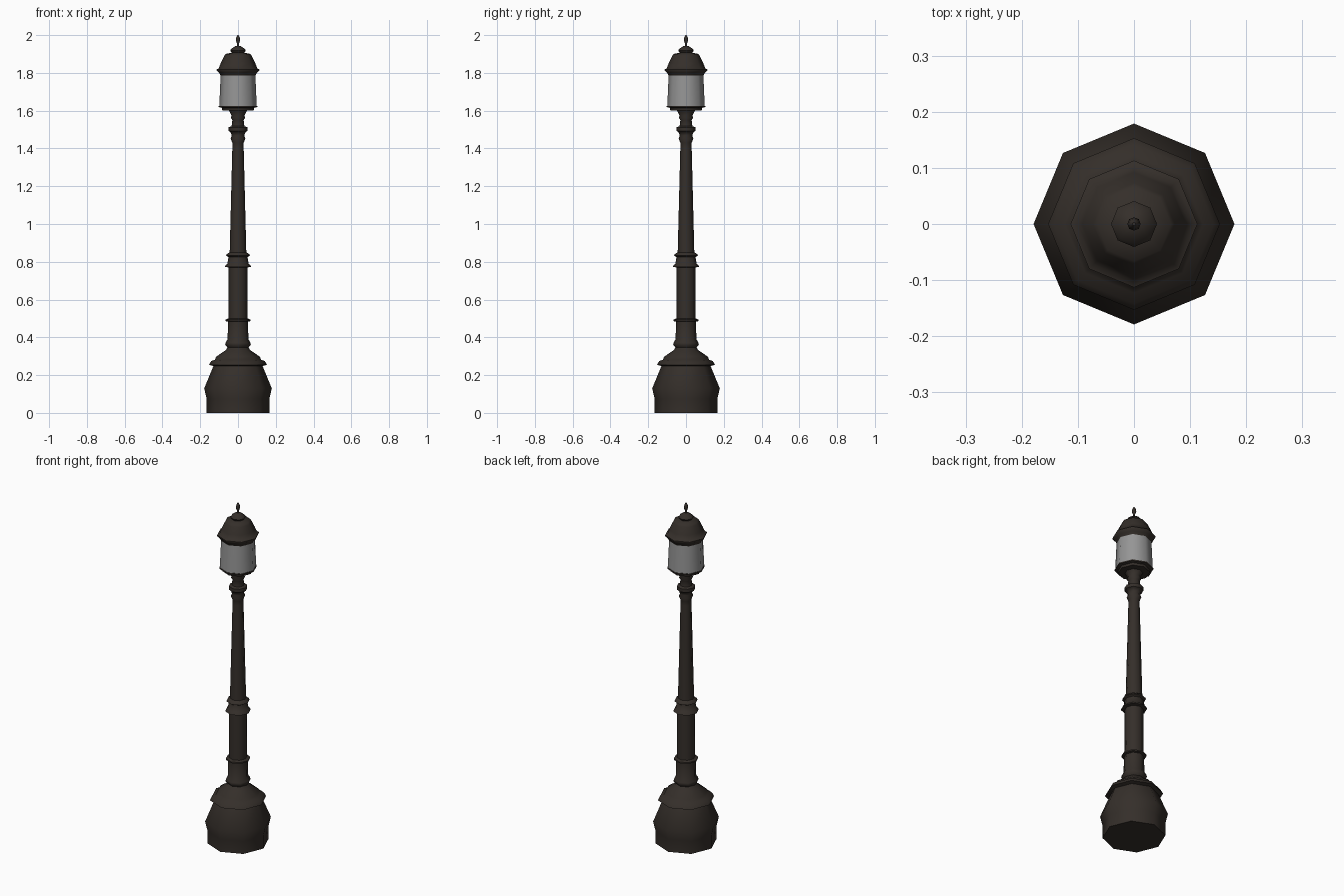
import bpy, bmesh
from math import cos, sin, pi

if "Cube" in bpy.data.objects:
    bpy.data.objects.remove(bpy.data.objects["Cube"])

SIDES = 8

def material(name, rgb):
    m = bpy.data.materials.new(name)
    m.diffuse_color = (*rgb, 1)
    m.use_nodes = True
    m.node_tree.nodes["Principled BSDF"].inputs["Base Color"].default_value = m.diffuse_color
    return m

iron = material("dark_iron", (0.035, 0.028, 0.023))
frosted = material("frosted_glass", (0.3, 0.3, 0.3))

def lathe(name, profile, mat, cap_bottom=True, cap_top=True):
    """Eight-sided turned part from (radius, height) pairs."""
    bm = bmesh.new()
    rings = [[bm.verts.new((r * cos(2 * pi * i / SIDES), r * sin(2 * pi * i / SIDES), z))
              for i in range(SIDES)] for r, z in profile]
    for a, b in zip(rings, rings[1:]):
        for i in range(SIDES):
            j = (i + 1) % SIDES
            bm.faces.new((a[i], a[j], b[j], b[i]))
    if cap_bottom:
        bm.faces.new(rings[0][::-1])
    if cap_top:
        bm.faces.new(rings[-1])
    me = bpy.data.meshes.new(name)
    bm.to_mesh(me)
    bm.free()
    me.materials.append(mat)
    ob = bpy.data.objects.new(name, me)
    bpy.context.collection.objects.link(ob)
    bpy.context.view_layer.objects.active = ob
    ob.select_set(True)
    bpy.ops.object.shade_smooth_by_angle(angle=pi / 3.5)
    ob.select_set(False)

# flared pedestal with a lipped shoulder
lathe("pedestal", [(.166, 0), (.166, .075), (.179, .13), (.13, .248), (.153, .254),
                   (.142, .275), (.123, .281), (.115, .298), (.068, .33), (.055, .345)],
      iron, cap_top=False)

# lower column with its rings
lathe("lower_column", [(.055, .345), (.068, .36), (.066, .372), (.055, .39), (.053, .483),
                       (.066, .486), (.066, .494), (.050, .50), (.049, .77),
                       (.069, .773), (.066, .782), (.057, .788), (.050, .825),
                       (.063, .832), (.060, .84), (.044, .85)],
      iron, False, False)

# tapered shaft and moulded neck
lathe("upper_shaft", [(.044, .85), (.030, 1.405), (.030, 1.43), (.039, 1.452), (.033, 1.468),
                      (.040, 1.487), (.050, 1.492), (.050, 1.512), (.034, 1.518),
                      (.030, 1.55), (.038, 1.562), (.034, 1.575), (.048, 1.60)],
      iron, False, False)

# lantern tray, glass and roof
lathe("lantern_tray", [(.048, 1.60), (.083, 1.602), (.086, 1.615), (.102, 1.619), (.102, 1.626)],
      iron, False)
lathe("lantern_glass", [(.099, 1.626), (.092, 1.787)], frosted, False, False)
lathe("lantern_roof", [(.092, 1.785), (.100, 1.80), (.113, 1.812), (.113, 1.819), (.102, 1.824),
                       (.092, 1.850), (.073, 1.89), (.066, 1.90), (.033, 1.907),
                       (.041, 1.918), (.036, 1.927), (.012, 1.943)],
      iron, True, True)

# spire finial
lathe("finial", [(.006, 1.938), (.006, 1.957), (.012, 1.972), (.009, 1.99), (.003, 2.0)], iron)
